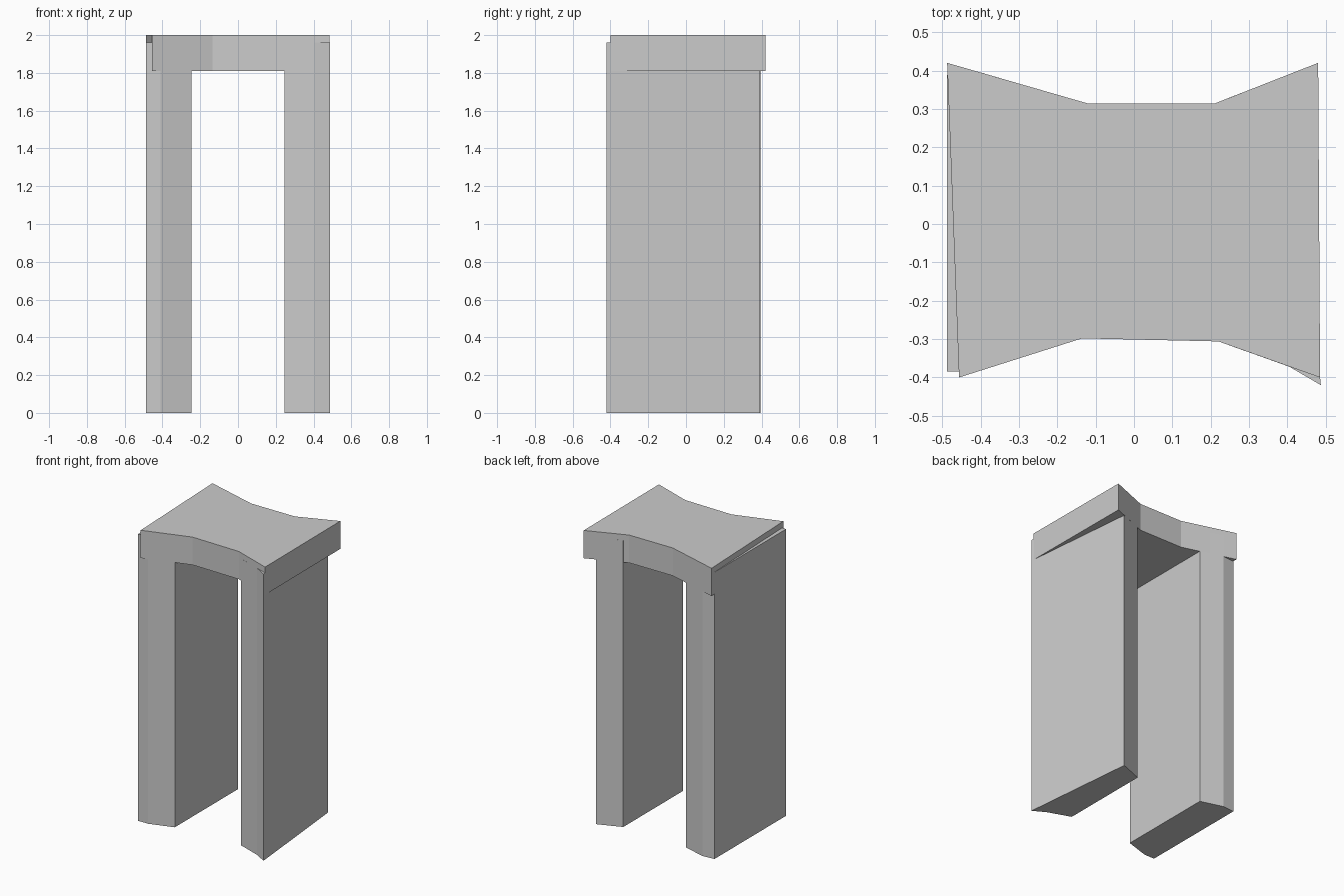
import bpy, bmesh

if "Cube" in bpy.data.objects:
    bpy.data.objects.remove(bpy.data.objects["Cube"])


def prism(name, outline, z0, z1):
    """Extrude a counter-clockwise plan outline from z0 up to z1."""
    bm = bmesh.new()
    face = bm.faces.new([bm.verts.new((x, y, z0)) for x, y in outline])
    grown = bmesh.ops.extrude_face_region(bm, geom=[face], use_keep_orig=True)
    verts = [v for v in grown["geom"] if isinstance(v, bmesh.types.BMVert)]
    bmesh.ops.translate(bm, verts=verts, vec=(0, 0, z1 - z0))
    bmesh.ops.recalc_face_normals(bm, faces=bm.faces)
    mesh = bpy.data.meshes.new(name)
    bm.to_mesh(mesh)
    bm.free()
    obj = bpy.data.objects.new(name, mesh)
    bpy.context.collection.objects.link(obj)
    return obj


# Waisted lintel slab across the top
prism("top_slab", [(-0.456, -0.40), (-0.135, -0.298), (0.22, -0.306), (0.485, -0.40),
                   (0.48, 0.42), (0.21, 0.314), (-0.12, 0.314), (-0.487, 0.42)], 1.81, 2.0)

# Left pillar, flush with the slab's flared front and back near the opening
prism("left_pillar", [(-0.487, -0.385), (-0.41, -0.385), (-0.245, -0.333),
                      (-0.245, 0.350), (-0.40, 0.395), (-0.487, 0.388)], 0, 1.96)

# Right pillar, its outer side tapering inwards towards the back
prism("right_pillar", [(0.245, -0.315), (0.405, -0.372), (0.487, -0.42),
                       (0.408, 0.391), (0.245, 0.328)], 0, 1.96)
